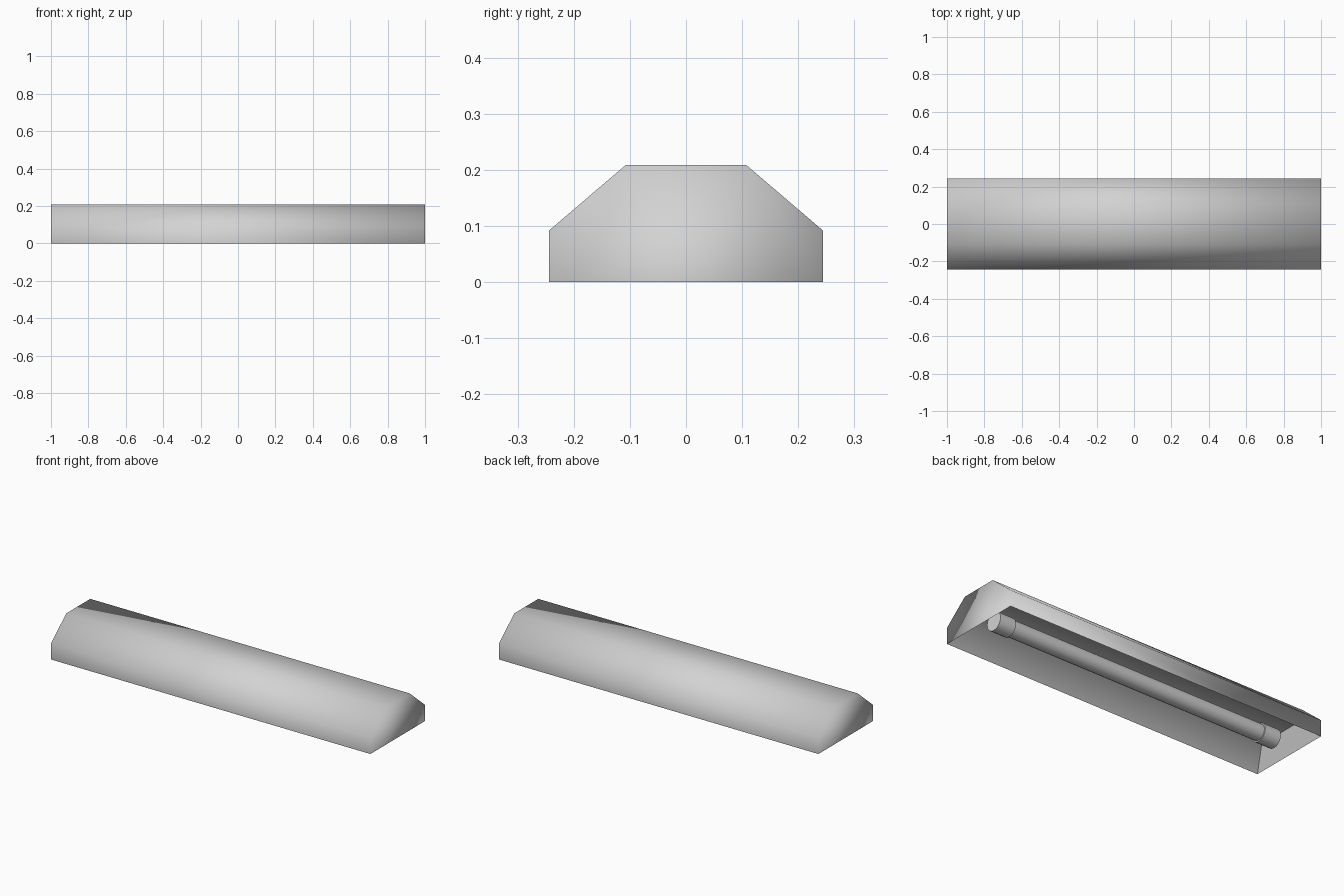
import bpy
import bmesh
from math import pi

cube = bpy.data.objects.get("Cube")
if cube:
    bpy.data.objects.remove(cube, do_unlink=True)

grey = bpy.data.materials.new("light_grey")
grey.use_nodes = True
colour = (0.65, 0.65, 0.65, 1)
grey.diffuse_color = colour
grey.node_tree.nodes["Principled BSDF"].inputs["Base Color"].default_value = colour

HALF_LENGTH, HALF_WIDTH = 1.0, 0.244


def finish(name, bm):
    mesh = bpy.data.meshes.new(name)
    for face in bm.faces:
        face.smooth = True
    bm.to_mesh(mesh)
    bm.free()
    mesh.materials.append(grey)
    obj = bpy.data.objects.new(name, mesh)
    bpy.context.collection.objects.link(obj)
    return obj


def bridge(bm, ring_a, ring_b, closed=True):
    count = len(ring_a)
    for i in range(count if closed else count - 1):
        j = (i + 1) % count
        bm.faces.new((ring_a[i], ring_a[j], ring_b[j], ring_b[i]))


# Housing: chamfered profile swept along x, open underneath
half = [(HALF_WIDTH, 0), (HALF_WIDTH, 0.092), (0.107, 0.209)]
profile = half + [(-y, z) for y, z in reversed(half)]
bm = bmesh.new()
ends = [[bm.verts.new((x, y, z)) for y, z in profile]
        for x in (-HALF_LENGTH, HALF_LENGTH)]
bridge(bm, ends[0], ends[1], closed=False)
bm.faces.new(ends[0])
bm.faces.new(reversed(ends[1]))
bmesh.ops.recalc_face_normals(bm, faces=bm.faces)
if max(bm.faces, key=lambda f: f.calc_center_median().z).normal.z < 0:
    bmesh.ops.reverse_faces(bm, faces=bm.faces)
finish("housing", bm)

# Reflector: tapered tray facing down, sharing the rim of the housing
bm = bmesh.new()
rings = []
for x, y, z in ((HALF_LENGTH, HALF_WIDTH, 0), (0.95, 0.151, 0.112)):
    rings.append([bm.verts.new((sx * x, sy * y, z))
                  for sx, sy in ((-1, -1), (1, -1), (1, 1), (-1, 1))])
bridge(bm, rings[0], rings[1])
ceiling = bm.faces.new(rings[1])
bmesh.ops.recalc_face_normals(bm, faces=bm.faces)
ceiling.normal_update()
if ceiling.normal.z > 0:
    bmesh.ops.reverse_faces(bm, faces=bm.faces)
# Crisp edges around both end walls, soft bend along the sides
for face in bm.faces:
    if abs(face.normal.x) > 0.5:
        for edge in face.edges:
            edge.smooth = False
finish("reflector", bm)


# Lamp tube with a wider cap at each end
def rod(name, x, radius, length):
    bpy.ops.mesh.primitive_cylinder_add(
        vertices=16, radius=radius, depth=length,
        location=(x, 0, 0.057), rotation=(0, pi / 2, 0))
    obj = bpy.context.object
    obj.name = name
    obj.data.materials.append(grey)
    bpy.ops.object.shade_smooth_by_angle()


rod("lamp_tube", 0, 0.045, 1.62)
for side, x in (("left", 0.853), ("right", -0.853)):
    rod(side + "_tube_cap", x, 0.052, 0.1)
